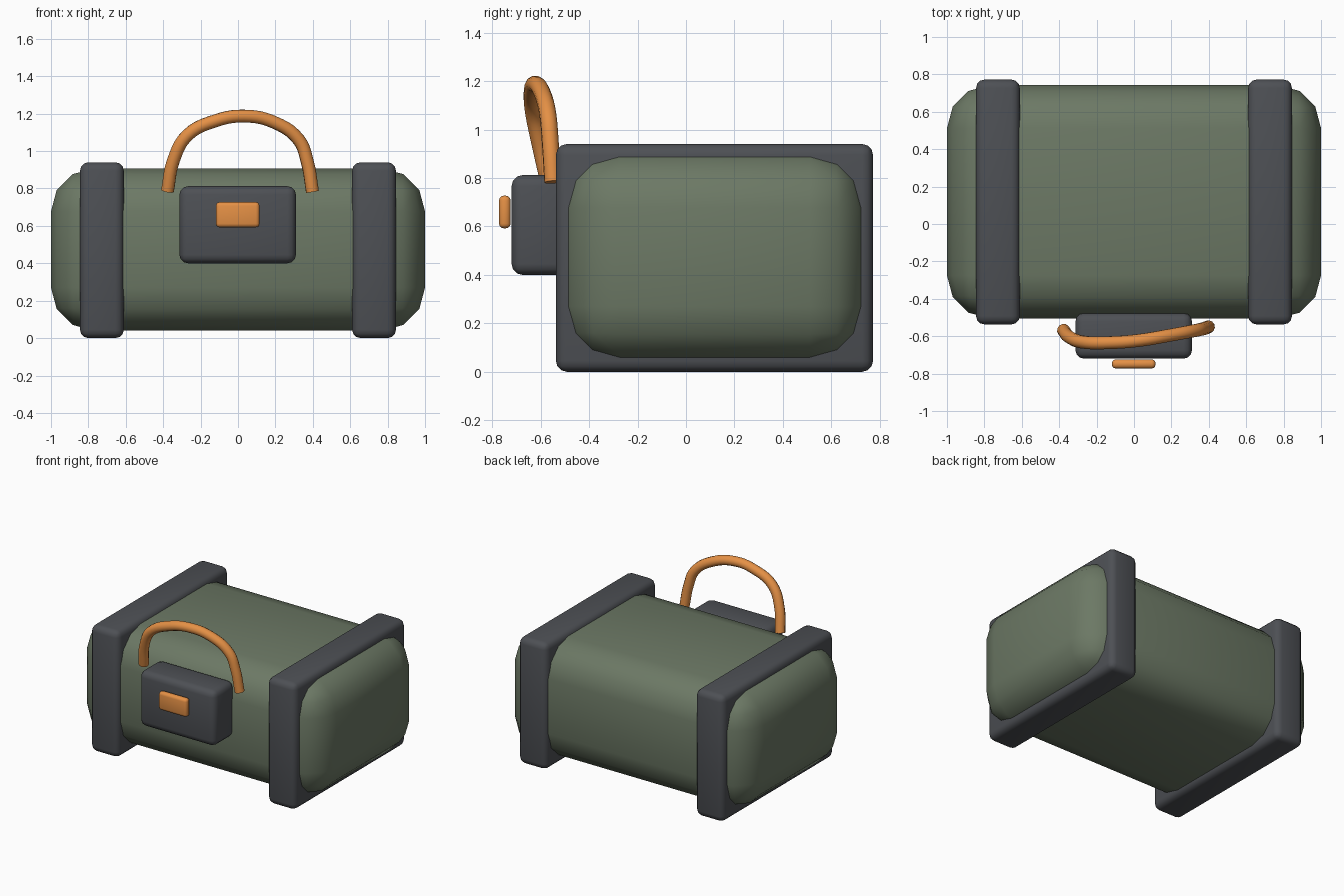
import bpy
import bmesh
import math
from mathutils import Vector

if "Cube" in bpy.data.objects:
    bpy.data.objects.remove(bpy.data.objects["Cube"])


def material(name, rgb):
    m = bpy.data.materials.new(name)
    m.diffuse_color = (*rgb, 1)
    m.use_nodes = True
    m.node_tree.nodes["Principled BSDF"].inputs["Base Color"].default_value = m.diffuse_color
    return m


GREEN = material("olive_fabric", (0.15, 0.19, 0.13))
DARK = material("dark_trim", (0.075, 0.08, 0.09))
ORANGE = material("orange_trim", (0.78, 0.28, 0.06))


def smooth(ob, angle):
    bpy.ops.object.select_all(action='DESELECT')
    ob.select_set(True)
    bpy.context.view_layer.objects.active = ob
    bpy.ops.object.shade_smooth_by_angle(angle=math.radians(angle))


def rounded_box(name, lo, hi, radius, segments, mat):
    """Box between two corners with all edges rounded."""
    lo, hi = Vector(lo), Vector(hi)
    bm = bmesh.new()
    bmesh.ops.create_cube(bm, size=1)
    bmesh.ops.scale(bm, vec=hi - lo, verts=bm.verts)
    bmesh.ops.bevel(bm, geom=bm.edges[:], offset=radius, segments=segments,
                    profile=0.5, affect='EDGES')
    me = bpy.data.meshes.new(name)
    bm.to_mesh(me)
    bm.free()
    me.materials.append(mat)
    ob = bpy.data.objects.new(name, me)
    ob.location = (lo + hi) / 2
    bpy.context.collection.objects.link(ob)
    smooth(ob, 40)
    return ob


# Main bag body
rounded_box("bag_body", (-1, -0.505, 0.04), (1, 0.742, 0.907), 0.23, 3, GREEN)

# Wide bands around both ends
for side, x in (("left", -0.7275), ("right", 0.7275)):
    rounded_box(side + "_band", (x - 0.117, -0.537, 0), (x + 0.117, 0.772, 0.94),
                0.045, 3, DARK)

# Front pouch and its clasp
rounded_box("front_pouch", (-0.313, -0.72, 0.4), (0.31, -0.476, 0.812), 0.045, 3, DARK)
rounded_box("pouch_clasp", (-0.118, -0.772, 0.592), (0.115, -0.724, 0.727), 0.02, 3, ORANGE)

# Carry handle: a slightly twisted arched tube
path = [(-0.377, -0.568, 0.787), (-0.345, -0.605, 0.95), (-0.27, -0.632, 1.085),
        (-0.12, -0.634, 1.162), (0.03, -0.622, 1.187), (0.19, -0.595, 1.155),
        (0.325, -0.57, 1.06), (0.37, -0.56, 0.945), (0.398, -0.55, 0.783)]
curve = bpy.data.curves.new("carry_handle", 'CURVE')
curve.dimensions = '3D'
curve.bevel_depth = 0.035
curve.bevel_resolution = 4
curve.resolution_u = 5
curve.use_fill_caps = True
spline = curve.splines.new('BEZIER')
spline.bezier_points.add(len(path) - 1)
for point, co in zip(spline.bezier_points, path):
    point.co = co
    point.handle_left_type = point.handle_right_type = 'AUTO'
curve.materials.append(ORANGE)
handle = bpy.data.objects.new("carry_handle", curve)
bpy.context.collection.objects.link(handle)
bpy.ops.object.select_all(action='DESELECT')
handle.select_set(True)
bpy.context.view_layer.objects.active = handle
bpy.ops.object.convert(target='MESH')
smooth(bpy.context.object, 40)
